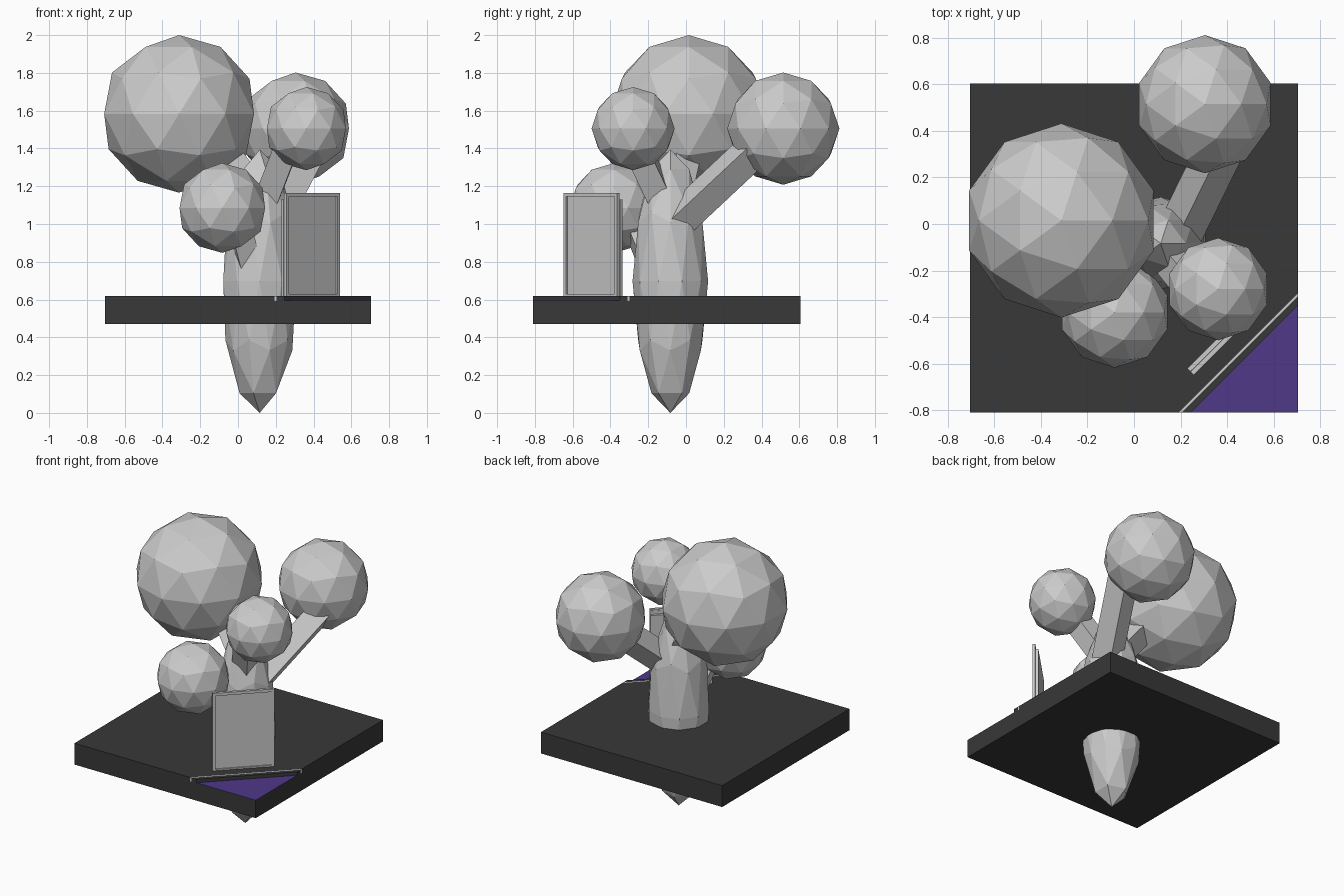
import bpy, bmesh, math
from mathutils import Vector, Matrix

if "Cube" in bpy.data.objects:
    bpy.data.objects.remove(bpy.data.objects["Cube"])


def material(name, rgb):
    m = bpy.data.materials.new(name)
    m.diffuse_color = (*rgb, 1)
    m.use_nodes = True
    m.node_tree.nodes["Principled BSDF"].inputs["Base Color"].default_value = m.diffuse_color
    return m


DARK = material("dark_ground", (0.04, 0.04, 0.04))
PURPLE = material("purple", (0.08, 0.04, 0.25))


def finish(name, bm, mat=None):
    bmesh.ops.recalc_face_normals(bm, faces=bm.faces)
    mesh = bpy.data.meshes.new(name)
    bm.to_mesh(mesh)
    bm.free()
    ob = bpy.data.objects.new(name, mesh)
    bpy.context.collection.objects.link(ob)
    if mat:
        mesh.materials.append(mat)
    return ob


def plate(name, outline, z0, z1, mat=None):
    bm = bmesh.new()
    face = bm.faces.new([bm.verts.new((x, y, z0)) for x, y in outline])
    new = bmesh.ops.extrude_face_region(bm, geom=[face])["geom"]
    bmesh.ops.translate(bm, vec=(0, 0, z1 - z0),
                        verts=[v for v in new if isinstance(v, bmesh.types.BMVert)])
    return finish(name, bm, mat)


def ball(name, center, scale):
    bm = bmesh.new()
    bmesh.ops.create_icosphere(bm, subdivisions=2, radius=1)
    bmesh.ops.scale(bm, vec=scale, verts=bm.verts)
    bmesh.ops.translate(bm, vec=center, verts=bm.verts)
    return finish(name, bm)


def branch(name, a, b, r):
    a, b = Vector(a), Vector(b)
    bm = bmesh.new()
    bmesh.ops.create_cone(bm, cap_ends=True, segments=4, radius1=r, radius2=r,
                          depth=(b - a).length)
    bm.transform(Matrix.Translation((a + b) / 2)
                 @ (b - a).to_track_quat('Z', 'Y').to_matrix().to_4x4())
    return finish(name, bm)


def board(name, u0, u1, n0, n1, z0, z1):
    # box turned 45 degrees: u runs along the board, n points to the front right corner
    s = math.sqrt(0.5)
    return plate(name, [((u + n) * s, (u - n) * s)
                        for u, n in ((u0, n0), (u1, n0), (u1, n1), (u0, n1))], z0, z1)


# ground slab and the layers on it, cut across the front right corner
R, F, B, LOW, TOP = 0.705, -0.81, 0.605, 0.593, 0.62
plate("ground_slab", [(-R, F), (R, F), (R, B), (-R, B)], 0.47, LOW, DARK)


def strip(name, d0, d1, z1, mat=None):
    plate(name, [(d0 + F, F), (d1 + F, F), (R, R - d1), (R, R - d0)], LOW, z1, mat)


plate("lawn", [(-R, F), (1.003 + F, F), (R, R - 1.003), (R, B), (-R, B)], LOW, TOP, DARK)
strip("edge_line", 1.003, 1.015, TOP)
strip("curb", 1.015, 1.055, TOP, DARK)
plate("corner_inlay", [(1.055 + F, F), (R, F), (R, R - 1.055)], LOW, LOW + 0.003, PURPLE)

# tree trunk, pointed at both ends
ball("trunk", (0.115, -0.083, 0.697), (0.203, 0.2, 0.697))

# leaf balls
for name, c, r in (("leaves_large", (-0.312, 0.015, 1.583), 0.417),
                   ("leaves_back", (0.305, 0.515, 1.505), 0.297),
                   ("leaves_right", (0.362, -0.28, 1.505), 0.22),
                   ("leaves_front", (-0.083, -0.38, 1.085), 0.238)):
    ball(name, c, (r, r, r))

# square branches
branch("branch_large", (0.1, -0.07, 1.12), (-0.2, 0.02, 1.52), 0.1)
branch("branch_back", (0.19, -0.05, 1.01), (0.42, 0.42, 1.45), 0.1)
branch("branch_right", (0.15, -0.13, 1.13), (0.32, -0.34, 1.57), 0.09)
branch("branch_front", (0.06, -0.18, 0.78), (-0.055, -0.36, 1.22), 0.08)

# upright panel with a raised front frame
U0, U1, Z1, W = -0.277, 0.124, 1.165, 0.02
board("panel_back", U0, U1, 0.601, 0.619, TOP, 1.13)
board("panel_face", U0 + 0.01, U1 - 0.01, 0.619, 0.631, TOP, Z1 - 0.01)
board("frame_left", U0, U0 + W, 0.621, 0.64, TOP, Z1)
board("frame_right", U1 - W, U1, 0.621, 0.64, TOP, Z1)
board("frame_top", U0 + W, U1 - W, 0.621, 0.64, Z1 - W, Z1)
board("frame_bottom", U0 + W, U1 - W, 0.621, 0.64, TOP, TOP + 0.01)
